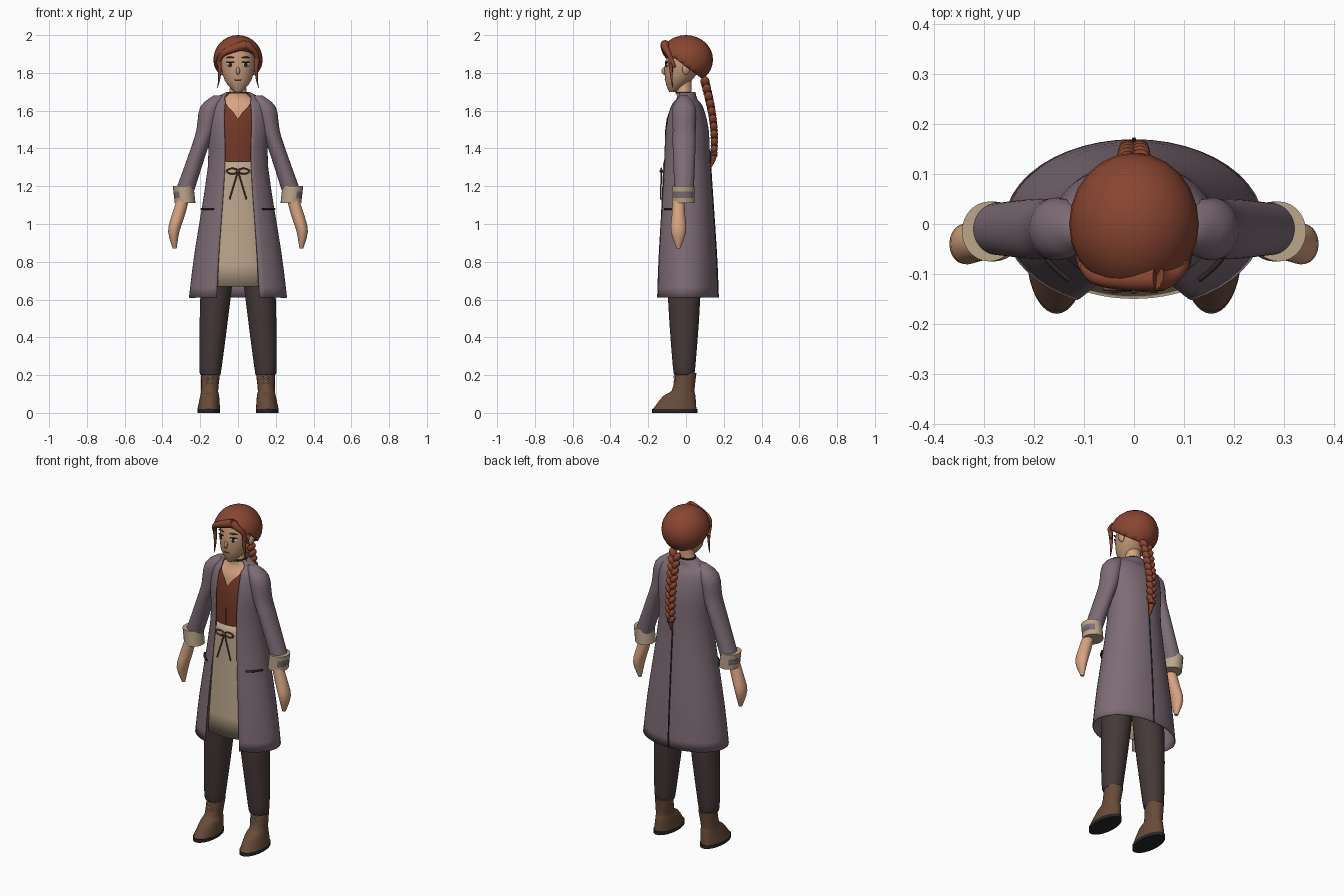
import bpy, bmesh, math
from mathutils import Matrix

cube = bpy.data.objects.get("Cube")
if cube:
    bpy.data.objects.remove(cube)


def material(name, *rgb):
    mat = bpy.data.materials.new(name)
    mat.use_nodes = True
    mat.diffuse_color = (*rgb, 1)
    mat.node_tree.nodes["Principled BSDF"].inputs["Base Color"].default_value = (*rgb, 1)
    return mat


COAT = material("dusty_mauve", .21, .15, .18)
HAIR = material("auburn", .25, .06, .03)
SHIRT = material("rust_red", .17, .04, .02)
LINEN = material("linen", .5, .38, .26)
PANTS = material("charcoal", .06, .04, .04)
LEATHER = material("leather_brown", .14, .07, .04)
SKIN = material("skin", .68, .37, .22)
FACE = material("face_skin", .54, .31, .19)
DARK = material("near_black", .02, .02, .02)
WHITE = material("eye_white", .7, .7, .65)


def finish(bm, name, materials, thickness):
    mesh = bpy.data.meshes.new(name)
    bm.to_mesh(mesh)
    bm.free()
    for mat in materials:
        mesh.materials.append(mat)
    ob = bpy.data.objects.new(name, mesh)
    bpy.context.collection.objects.link(ob)
    bpy.ops.object.select_all(action="DESELECT")
    ob.select_set(True)
    bpy.context.view_layer.objects.active = ob
    bpy.ops.object.shade_smooth_by_angle(angle=math.radians(45))
    if thickness:
        ob.modifiers.new("thickness", "SOLIDIFY").thickness = thickness


def refine(rings, steps=3):
    """Rounds a list of rings with a Catmull-Rom curve."""
    last = len(rings) - 1
    result = []
    for i in range(last):
        before, start, end, after = rings[max(i - 1, 0)], rings[i], rings[i + 1], rings[min(i + 2, last)]
        for step in range(steps):
            t = step / steps
            result.append([b + t / 2 * (c - a + t * (2 * a - 5 * b + 4 * c - d + t * (3 * b - a - 3 * c + d)))
                           for a, b, c, d in zip(before, start, end, after)])
    return result + [rings[last]]


def loft(name, materials, rings, side=1, y=0, opening=None, panel=False, thickness=0, rule=None):
    """Rings run upward: z, half width, half depth, then optional centre x and y.
    An opening gives the angle left free at the front; a panel fills only that angle."""
    bm = bmesh.new()
    columns = 40
    rows = []
    for z, width, depth, cx, cy in refine([r + (0, y)[len(r) - 3:] for r in rings]):
        half = math.radians(opening(z)) if opening else 0
        first, final = (-half, half) if panel else (half, math.tau - half)
        angles = [first + (final - first) * i / columns for i in range(columns + bool(opening))]
        rows.append([bm.verts.new((side * cx + width * math.sin(a), cy - depth * math.cos(a), z))
                     for a in angles])
    for low, high in zip(rows, rows[1:]):
        for i in range(columns):
            j = (i + 1) % len(low)
            bm.faces.new((low[i], low[j], high[j], high[i]))
    if not opening:
        bm.faces.new(rows[0][::-1])
        bm.faces.new(rows[-1])
    if rule:
        bm.normal_update()
        for face in bm.faces:
            face.material_index = int(rule(face))
    finish(bm, name, materials, thickness)


def balls(name, mat, items, cut=None, thickness=0):
    """Ellipsoids in one mesh: centre, half sizes, tilt about y, turn about z."""
    bm = bmesh.new()
    for centre, size, tilt, turn in items:
        matrix = (Matrix.Translation(centre) @ Matrix.Rotation(turn, 4, "Z")
                  @ Matrix.Rotation(tilt, 4, "Y") @ Matrix.Diagonal((*size, 1)))
        bmesh.ops.create_uvsphere(bm, u_segments=24, v_segments=16, radius=1, matrix=matrix)
    if cut:
        geometry = bm.verts[:] + bm.edges[:] + bm.faces[:]
        bmesh.ops.bisect_plane(bm, geom=geometry, plane_co=cut[0], plane_no=cut[1], clear_outer=True)
    finish(bm, name, [mat], thickness)


def tube(name, mat, radius, points, tip=1):
    """Rounded strand whose radius fades towards the tip."""
    curve = bpy.data.curves.new(name, "CURVE")
    curve.dimensions = "3D"
    curve.bevel_depth = radius
    curve.use_fill_caps = True
    spline = curve.splines.new("NURBS")
    last = len(points) - 1
    spline.points.add(last)
    for i, (target, point) in enumerate(zip(spline.points, points)):
        target.co = (*point, 1)
        target.radius = 1 + (tip - 1) * i / last
    spline.order_u = min(3, len(points))
    spline.use_endpoint_u = True
    curve.materials.append(mat)
    bpy.context.collection.objects.link(bpy.data.objects.new(name, curve))


# Open coat with a seam down the back
coat = [(.61, .26, .17), (.85, .23, .16), (1.3, .16, .13), (1.5, .165, .12),
        (1.62, .16, .09), (1.66, .13, .06), (1.7, .06, .05)]
loft("coat_body", [COAT], coat, opening=lambda z: max(26, 550 * (z - 1.6)), thickness=.005)
tube("back_seam", DARK, .004, [(0, depth, z) for z, width, depth in refine(coat)[:8]])

# Shirt with a V neck over the chest
loft("shirt", [SHIRT], [(1.2, .14, .11), (1.5, .15, .11), (1.62, .15, .08), (1.66, .11, .05)],
     opening=lambda z: max(.1, 400 * (z - 1.57)))
loft("chest_and_neck", [SKIN], [(1.5, .12, .08), (1.6, .13, .07), (1.66, .08, .04),
                                (1.7, .045, .04), (1.8, .045, .04)], y=-.01)
loft("choker", [DARK], [(1.69, .05, .045), (1.7, .05, .045)], y=-.01)

# Apron and its bow
loft("apron", [LINEN], [(.67, .23, .15), (1.1, .185, .13), (1.33, .145, .12)],
     opening=lambda z: 28, panel=True, thickness=.004)
balls("bow_knot", LEATHER, [((0, -.13, 1.28), (.01, .01, .01), 0, 0)])
for side in (-1, 1):
    ring = [math.tau * i / 10 for i in range(11)]
    tube("bow_loop", LEATHER, .004, [(side * (.03 - .03 * math.cos(a)), -.13, 1.28 + .015 * math.sin(a))
                                     for a in ring])
    tube("bow_string", LEATHER, .004, [(0, -.13, 1.28), (side * .045, -.135, 1.13)])

balls("hips", PANTS, [((0, 0, .97), (.15, .1, .2), 0, 0)])

for side, label in ((1, "left"), (-1, "right")):
    # Arm: sleeve, turned-back cuff and hand
    loft(label + "_sleeve", [COAT], [(1.15, .05, .05, .29), (1.4, .045, .06, .205), (1.5, .05, .06, .17),
                                     (1.62, .055, .06, .145), (1.68, .03, .02, .1)], side, y=-.01)
    loft(label + "_cuff", [LINEN, COAT], [(1.11, .055, .06, .28), (1.2, .055, .06, .29)], side, y=-.015,
         rule=lambda face: face.normal.x * side > .5 and 1.14 < face.calc_center_median().z < 1.17)
    loft(label + "_hand", [SKIN], [(.87, .01, .01, .335), (.96, .03, .04, .34), (1.05, .035, .035, .315),
                                   (1.15, .03, .03, .285)], side, y=-.04)

    # Pocket slit following the coat
    tube(label + "_pocket", DARK, .006, [(side * .2 * math.sin(a / 10), -.147 * math.cos(a / 10), 1.08)
                                         for a in range(7, 14, 2)])

    # Leg: trousers, boot, sole and laces
    loft(label + "_leg", [PANTS], [(.2, .05, .05, .145), (.25, .06, .06, .145), (.6, .08, .085, .12),
                                   (.95, .09, .09, .09)], side, y=-.01)
    loft(label + "_boot", [LEATHER], [(.02, .06, .115, .155, -.06), (.09, .05, .085, .15, -.035),
                                      (.12, .045, .06, .15, -.015), (.21, .05, .055, .145, 0)], side)
    loft(label + "_sole", [DARK], [(0, .06, .12, .155), (.02, .06, .12, .155)], side, y=-.06)
    for step in range(3):
        for slant in (-.02, .02):
            z = .13 + step * .025
            tube(label + "_lace", LINEN, .003, [(side * .148 - slant, -.06, z), (side * .148, -.07, z + .01),
                                                (side * .148 + slant, -.055, z + .02)])

    # Eye parts, brow and ear
    for part, mat, y, z, size in (("eye", WHITE, -.1, 1.843, (.02, .005, .011)),
                                  ("iris", DARK, -.104, 1.843, (.009, .005, .011)),
                                  ("lash", DARK, -.103, 1.857, (.023, .005, .004)),
                                  ("brow", HAIR, -.103, 1.882, (.024, .006, .004))):
        balls(label + "_" + part, mat, [((side * .041, y, z), size, 0, side * .3)])
    balls(label + "_ear", SKIN, [((side * .09, 0, 1.82), (.012, .02, .03), side * .2, 0)])

    # Loose lock beside the cheek
    tube(label + "_lock", HAIR, .013, [(side * .1, -.08, 1.88), (side * .09, -.08, 1.78),
                                       (side * .11, -.07, 1.72)], tip=.1)

# Head, nose and mouth
loft("head", [FACE], [(1.7, .02, .02, 0, -.07), (1.76, .07, .07, 0, -.04),
                      (1.86, .09, .1, 0, -.01), (1.97, .06, .07, 0, 0)])
balls("nose", FACE, [((0, -.115, 1.81), (.01, .015, .02), 0, 0)])
balls("mouth", SHIRT, [((0, -.108, 1.763), (.02, .005, .003), 0, 0)])

# Hair cap cut back from the face, with a swept fringe
balls("hair_cap", HAIR, [((0, 0, 1.87), (.13, .143, .13), 0, 0)],
      cut=((0, -.13, 1.93), (0, -.6, -.8)), thickness=.018)
for label, side, drop in (("right_fringe", -1, .02), ("left_fringe", 1, 0)):
    tube(label, HAIR, .025, [(.045, -.11, 1.95), (side * .06, -.115, 1.94 - drop),
                             (side * .1, -.09, 1.9 - drop), (side * .11, -.06, 1.83)], tip=.3)

# Braid of alternating strands, ending in a tied tail
strands = []
for i in range(20):
    side = (-1) ** i
    size = 1 - i / 80
    strands.append(((side * .014 * size, .1 + .05 * math.sin(i / 10), 1.755 - i / 50),
                    (.019 * size, .024 * size, .03 * size), side * .6, 0))
balls("braid", HAIR, strands)
tube("braid_tie", DARK, .019, [(0, .148, 1.37), (0, .147, 1.36)])
tube("braid_tail", HAIR, .02, [(0, .147, 1.38), (0, .15, 1.34), (0, .13, 1.3)], tip=.2)
